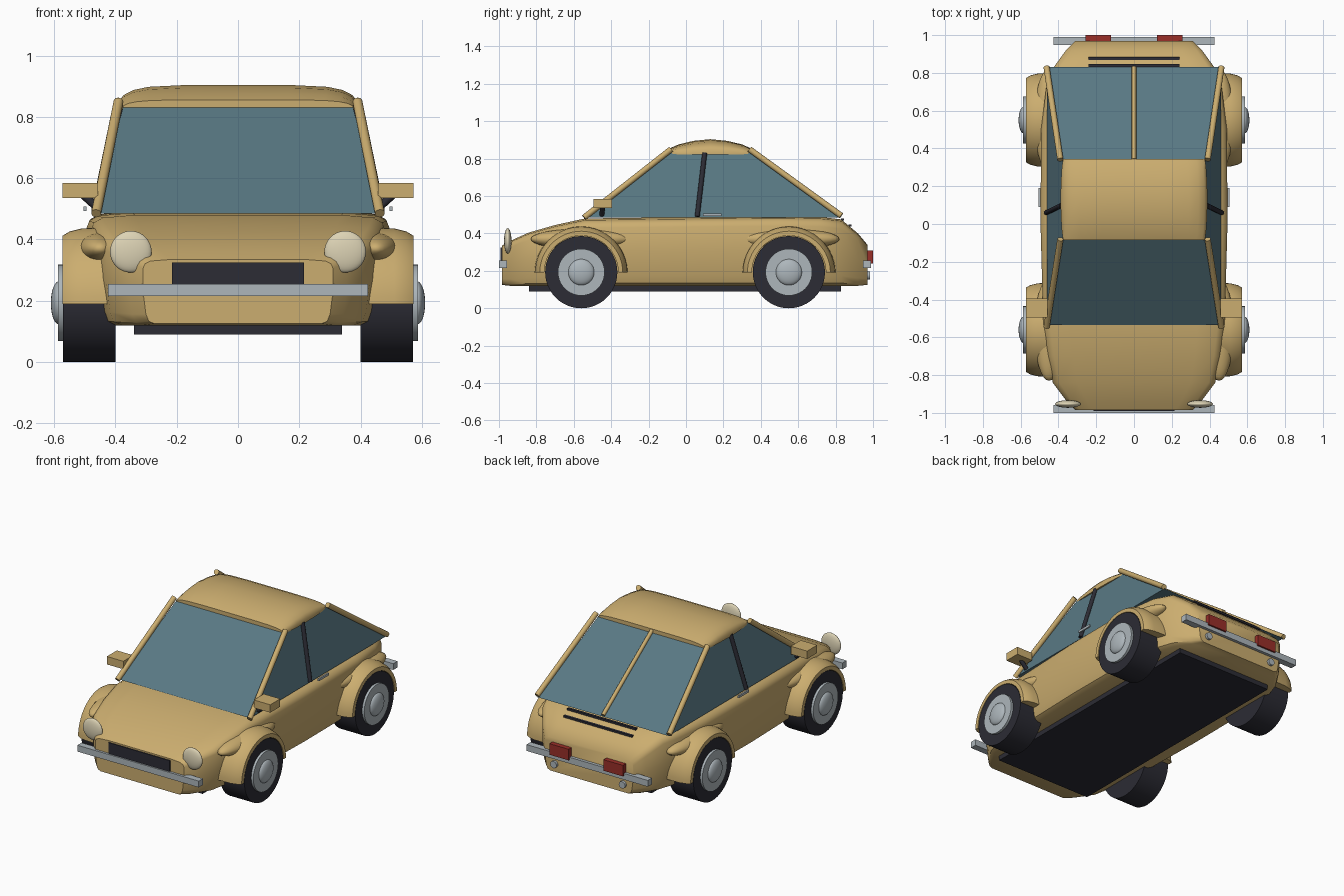
import bpy, bmesh, math
from mathutils import Vector

if "Cube" in bpy.data.objects:
    bpy.data.objects.remove(bpy.data.objects["Cube"])


def material(name, rgb):
    m = bpy.data.materials.new(name)
    m.diffuse_color = (*rgb, 1)
    m.use_nodes = True
    m.node_tree.nodes["Principled BSDF"].inputs["Base Color"].default_value = m.diffuse_color
    return m


GOLD = material("gold paint", (0.60, 0.42, 0.16))
GLASS = material("tinted glass", (0.10, 0.19, 0.23))
BLACK = material("black trim", (0.025, 0.025, 0.035))
METAL = material("pale metal", (0.42, 0.47, 0.50))
CREAM = material("lamp cream", (0.72, 0.65, 0.46))
RED = material("lamp red", (0.32, 0.028, 0.022))


def finish(ob, name, mat, smooth=None):
    ob.name = name
    ob.data.materials.append(mat)
    if smooth:
        bpy.ops.object.select_all(action='DESELECT')
        ob.select_set(True)
        bpy.context.view_layer.objects.active = ob
        bpy.ops.object.shade_smooth_by_angle(angle=math.radians(smooth))
    return ob


def mesh(name, verts, faces, mat, smooth=None):
    me = bpy.data.meshes.new(name)
    me.from_pydata(verts, [], faces)
    bm = bmesh.new()
    bm.from_mesh(me)
    bmesh.ops.recalc_face_normals(bm, faces=bm.faces)
    bm.to_mesh(me)
    bm.free()
    ob = bpy.data.objects.new(name, me)
    bpy.context.collection.objects.link(ob)
    return finish(ob, name, mat, smooth)


def skin(name, rings, mat, smooth):
    n = len(rings[0])
    faces = [(i * n + j, i * n + (j + 1) % n, (i + 1) * n + (j + 1) % n, (i + 1) * n + j)
             for i in range(len(rings) - 1) for j in range(n)]
    faces += [tuple(range(n)), tuple(range((len(rings) - 1) * n, len(rings) * n))]
    return mesh(name, [p for r in rings for p in r], faces, mat, smooth)


def loft(name, stations, section, mat, smooth=40):
    # stations: y, half width, top, bottom; section: fractions of width and height
    full = section + [(-x, z) for x, z in reversed(section)]
    return skin(name, [[(x * w, y, b + z * (t - b)) for x, z in full]
                       for y, w, t, b in stations], mat, smooth)


def box(name, loc, size, mat):
    bpy.ops.mesh.primitive_cube_add(size=1, location=loc)
    ob = bpy.context.object
    for v in ob.data.vertices:
        v.co = Vector(a * b for a, b in zip(v.co, size))
    return finish(ob, name, mat)


def ball(name, loc, radii, mat):
    bpy.ops.mesh.primitive_uv_sphere_add(segments=32, ring_count=16, radius=1, location=loc)
    ob = bpy.context.object
    for v in ob.data.vertices:
        v.co = Vector(a * b for a, b in zip(v.co, radii))
    return finish(ob, name, mat, 60)


def tube(name, a, b, r, mat, sides=16):
    a, b = Vector(a), Vector(b)
    bpy.ops.mesh.primitive_cylinder_add(vertices=sides, radius=r, depth=(b - a).length,
                                        location=(a + b) / 2)
    ob = bpy.context.object
    ob.rotation_mode = 'QUATERNION'
    ob.rotation_quaternion = (b - a).to_track_quat('Z', 'Y')
    return finish(ob, name, mat, 40)


# Lower body and floor
loft("body",
     [(-0.985, .31, .335, .125), (-0.94, .355, .36, .12), (-0.84, .43, .405, .12),
      (-0.70, .46, .445, .12), (-0.54, .48, .48, .12), (0, .495, .487, .12),
      (0.5, .492, .492, .12), (0.72, .465, .488, .12), (0.83, .425, .475, .12),
      (0.92, .36, .40, .12), (0.97, .31, .34, .125)],
     [(.70, 1), (.92, .975), (.98, .93), (1, .86), (1, .5), (.97, .15), (.94, .04), (.88, 0)], GOLD)
box("floor_plate", (0, -.005, .108), (.68, 1.67, .036), BLACK)

# Cabin glass and roof
cab = [(s * x, y, z) for x, y, z in
       ((.46, -.535, .485), (.46, .83, .485), (.375, .34, .835), (.375, -.08, .835)) for s in (1, -1)]
mesh("cabin_glass", cab, [(0, 2, 4, 6), (1, 3, 5, 7), (0, 1, 7, 6), (2, 3, 5, 4),
                          (6, 7, 5, 4), (0, 1, 3, 2)], GLASS)
loft("roof",
     [(-.085, .375, .856, .825), (-.04, .382, .876, .823), (.04, .387, .895, .822),
      (.13, .389, .904, .822), (.22, .387, .895, .822), (.30, .382, .876, .823),
      (.345, .375, .856, .825)],
     [(.45, 1), (.75, .93), (.88, .80), (.96, .6), (1, .35), (1, 0)], GOLD, 50)
tube("rear_glass_divider", (0, .34, .845), (0, .83, .495), .012, GOLD)

# Front and rear trim
box("grille", (0, -.983, .29), (.43, .016, .07), BLACK)
box("front_bumper", (0, -.979, .235), (.85, .042, .04), METAL)
box("rear_bumper", (0, .968, .235), (.85, .042, .04), METAL)
for y, z in ((.838, .474), (.876, .443)):
    box("engine_vent", (0, y, z), (.48, .016, .012), BLACK)

for s in (1, -1):
    # Pillars, door trim and mirrors
    tube("front_pillar", (s * .463, -.545, .485), (s * .39, -.08, .85), .016, GOLD)
    tube("rear_pillar", (s * .463, .83, .495), (s * .39, .34, .85), .016, GOLD)
    tube("middle_pillar", (s * .464, .06, .49), (s * .382, .10, .83), .013, BLACK)
    box("door_handle", (s * .50, .14, .50), (.01, .10, .015), METAL)
    box("side_mirror", (s * .515, -.445, .56), (.115, .10, .05), GOLD)
    tube("mirror_stem", (s * .455, -.45, .50), (s * .505, -.445, .545), .013, BLACK)

    # Lamps and exhausts
    ball("headlight", (s * .35, -.953, .36), (.068, .02, .068), CREAM)
    box("tail_light", (s * .19, .984, .275), (.135, .032, .07), RED)
    tube("exhaust", (s * .24, .90, .175), (s * .24, .985, .175), .022, METAL)

    for y in (-.56, .55):
        # Wheels
        tube("tyre", (s * .40, y, .193), (s * .572, y, .193), .193, BLACK, 48)
        tube("wheel_disc", (s * .56, y, .193), (s * .587, y, .193), .125, METAL, 40)
        ball("hub_cap", (s * .585, y, .193), (.026, .07, .07), METAL)
        # Fender arch swept over the wheel, with a bulge blending it to the body
        arc = [(.40, .198), (.573, .198), (.573, .222), (.55, .236), (.51, .246), (.40, .25)]
        rings = []
        for i in range(33):
            a = math.pi * i / 32
            rings.append([(s * x, y + r * math.cos(a), .19 + r * math.sin(a)) for x, r in arc])
        skin("fender", rings, GOLD, 40)
        ball("fender_bulge", (s * .45, y, .37), (.078, .27, .055), GOLD)
